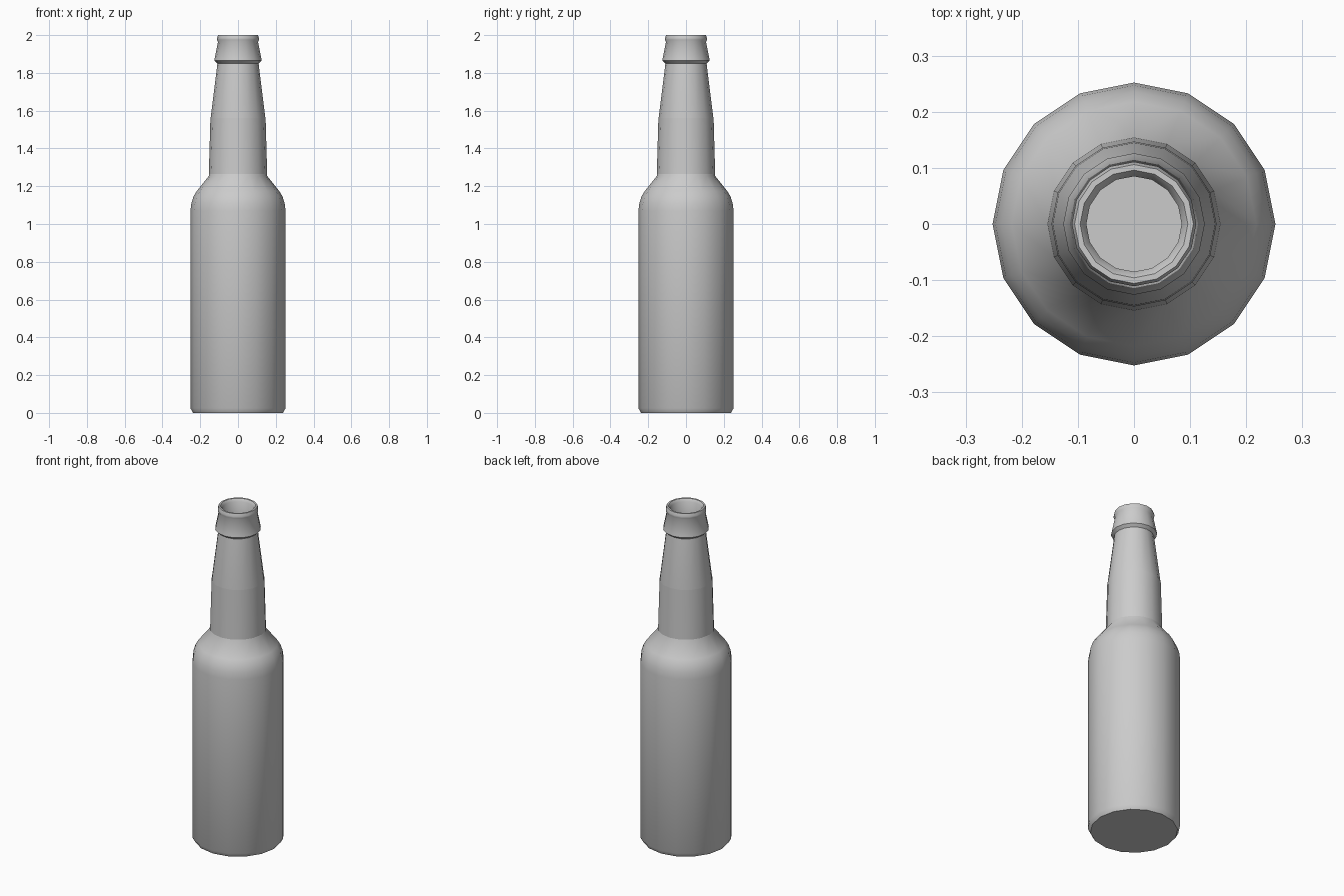
import bpy, bmesh
from math import cos, sin, tau, radians

if "Cube" in bpy.data.objects:
    bpy.data.objects.remove(bpy.data.objects["Cube"])

SIDES = 16


def lathe(name, profile, cap_start=False, cap_end=False):
    """Revolve (radius, z) points around the z axis."""
    bm = bmesh.new()
    rings = [[bm.verts.new((r * cos(tau * i / SIDES), r * sin(tau * i / SIDES), z))
              for i in range(SIDES)] for r, z in profile]
    for a, b in zip(rings, rings[1:]):
        for i in range(SIDES):
            j = (i + 1) % SIDES
            bm.faces.new((a[i], a[j], b[j], b[i]))
    if cap_start:
        bm.faces.new(rings[0][::-1])
    if cap_end:
        bm.faces.new(rings[-1])
    mesh = bpy.data.meshes.new(name)
    bm.to_mesh(mesh)
    bm.free()
    obj = bpy.data.objects.new(name, mesh)
    bpy.context.collection.objects.link(obj)
    bpy.ops.object.select_all(action='DESELECT')
    obj.select_set(True)
    bpy.context.view_layer.objects.active = obj
    bpy.ops.object.shade_smooth_by_angle(angle=radians(40))
    return obj


# Bottle: outer wall, collar, rolled lip, then inner wall down to the floor
outer = [(0.238, 0), (0.252, 0.025), (0.252, 1.07), (0.247, 1.11), (0.236, 1.145),
         (0.218, 1.175), (0.154, 1.255), (0.145, 1.56), (0.109, 1.85)]
collar = [(0.126, 1.865), (0.106, 1.965)]
lip = [(0.111, 1.975), (0.111, 1.985), (0.106, 2.0), (0.096, 2.0), (0.085, 1.985)]
inner = [(0.085, 1.85), (0.125, 1.56), (0.134, 1.26), (0.198, 1.175),
         (0.232, 1.07), (0.232, 0.03)]
lathe("bottle", outer + collar + lip + inner, cap_start=True, cap_end=True)

# Thin sleeve wrapped around the lower neck
lathe("neck_label", [(0.1545, 1.265), (0.1462, 1.56)])
